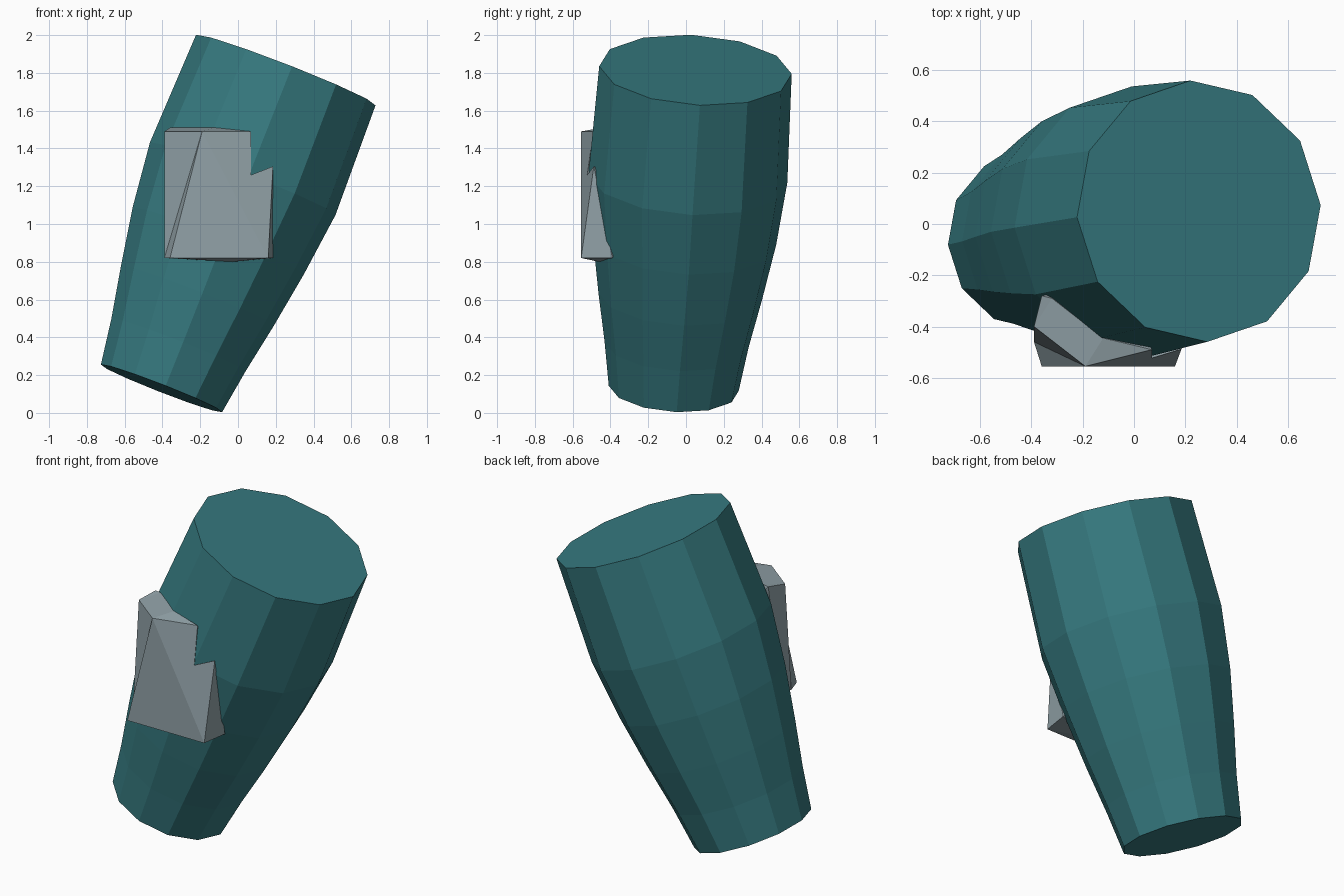
import bpy, bmesh, math
from mathutils import Vector

if "Cube" in bpy.data.objects:
    bpy.data.objects.remove(bpy.data.objects["Cube"])


def material(name, rgb):
    m = bpy.data.materials.new(name)
    m.diffuse_color = (*rgb, 1)
    m.use_nodes = True
    m.node_tree.nodes["Principled BSDF"].inputs["Base Color"].default_value = m.diffuse_color
    return m


def finish(name, bm, mat):
    bmesh.ops.recalc_face_normals(bm, faces=bm.faces)
    me = bpy.data.meshes.new(name)
    bm.to_mesh(me)
    bm.free()
    me.materials.append(mat)
    ob = bpy.data.objects.new(name, me)
    bpy.context.collection.objects.link(ob)
    return ob


teal = material("teal", (0.037, 0.195, 0.216))
grey = material("light grey", (0.287, 0.362, 0.392))

# Tilted, tapering twelve-sided body: centre and radius of each ring
SIDES, PHASE = 12, math.radians(4)
normal = Vector((0.39, 0.065, 1)).normalized()
u = (Vector((1, 0, 0)) - normal * normal.x).normalized()
v = normal.cross(u)
rings = [((-0.405, -0.065, 0.13), 0.345),
         ((-0.315, -0.050, 0.36), 0.382),
         ((-0.215, -0.030, 0.62), 0.435),
         ((-0.105, -0.008, 0.91), 0.487),
         ((0.025, 0.010, 1.24), 0.528),
         ((0.253, 0.050, 1.815), 0.511)]
bm = bmesh.new()
loops = []
for centre, r in rings:
    loop = []
    for i in range(SIDES):
        a = PHASE + math.tau * i / SIDES
        loop.append(bm.verts.new(Vector(centre) + r * (u * math.cos(a) + v * math.sin(a))))
    loops.append(loop)
for lo, hi in zip(loops, loops[1:]):
    for i in range(SIDES):
        j = (i + 1) % SIDES
        bm.faces.new((lo[i], lo[j], hi[j], hi[i]))
bm.faces.new(loops[0][::-1])
bm.faces.new(loops[-1])
finish("body", bm, teal)

# Faceted plate on the front, its back buried in the body
P = {
    "front_bl": (-0.36, -0.555, 0.82), "front_br": (0.16, -0.555, 0.82),
    "front_top": (-0.19, -0.555, 1.49),
    "top_r": (0.07, -0.49, 1.49), "notch": (0.07, -0.523, 1.26),
    "right_top": (0.185, -0.488, 1.305), "right_low": (0.185, -0.39, 0.82),
    "left_low": (-0.39, -0.46, 0.82), "left_top": (-0.39, -0.40, 1.49),
    "back_top_l": (-0.36, -0.28, 1.51), "back_top_m": (-0.32, -0.29, 1.51),
    "back_top_r": (-0.12, -0.445, 1.51),
    "under": (-0.03, -0.46, 0.80), "back_low": (-0.37, -0.39, 0.82),
    "core": (-0.05, -0.2, 1.15),
}
faces = [
    "front_bl front_br front_top",
    "front_top front_br right_top notch top_r",
    "front_br right_low right_top",
    "left_low front_bl front_top",
    "left_low front_top left_top",
    "left_low left_top back_top_l back_low",
    "front_top top_r back_top_r",
    "front_top back_top_r back_top_m left_top",
    "left_top back_top_m back_top_l",
    "front_bl left_low under",
    "front_br front_bl under",
    "right_low front_br under",
    "left_low back_low under",
]
bm = bmesh.new()
vs = {k: bm.verts.new(p) for k, p in P.items()}
for f in faces:
    bm.faces.new([vs[k] for k in f.split()])
# Close the hidden back with a fan to an inner point
for e in [e for e in bm.edges if len(e.link_faces) == 1]:
    bm.faces.new((e.verts[0], e.verts[1], vs["core"]))
finish("front_plate", bm, grey)
